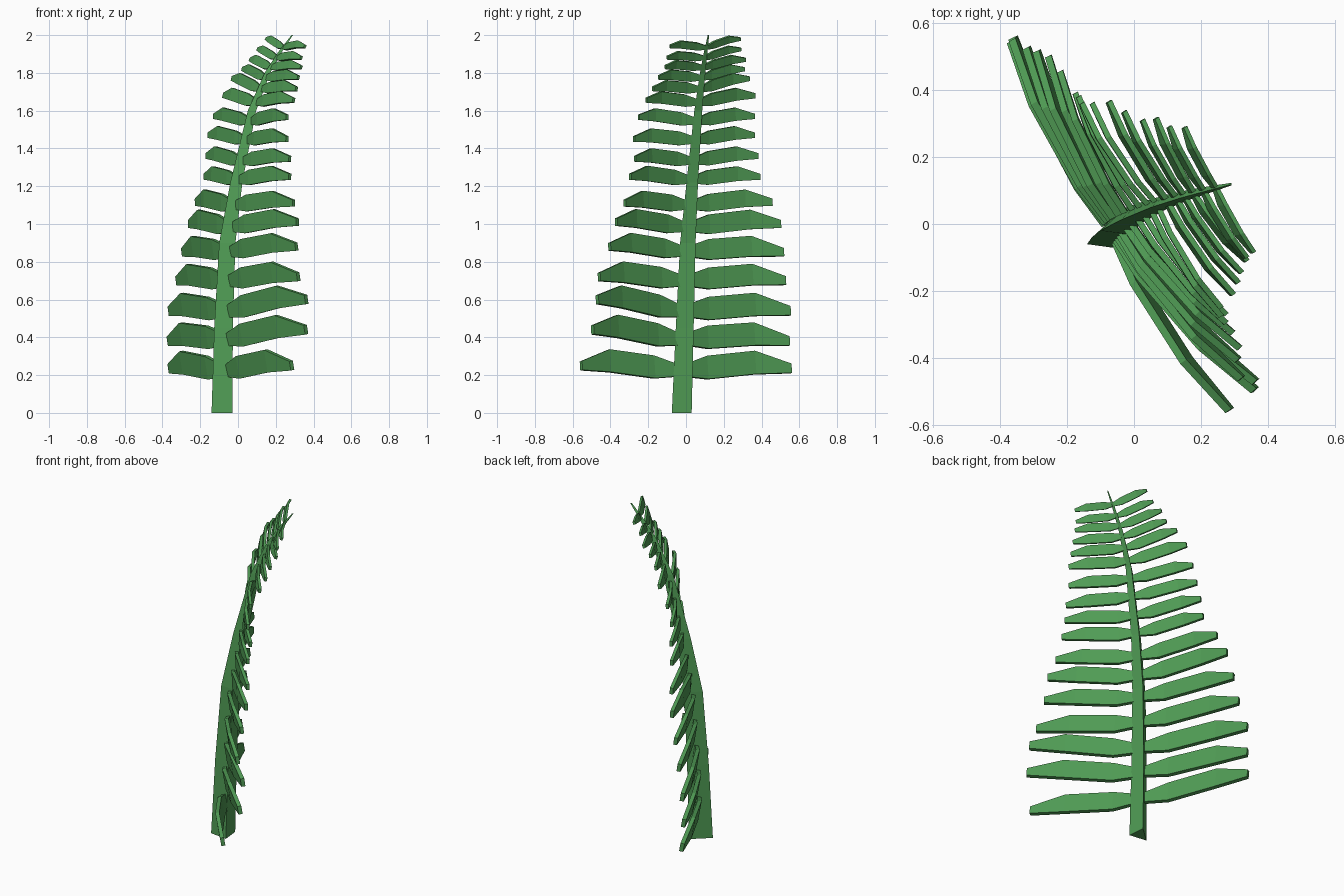
import bpy, bmesh
from mathutils import Vector

if "Cube" in bpy.data.objects:
    bpy.data.objects.remove(bpy.data.objects["Cube"])

green = bpy.data.materials.new("leaf_green")
green.diffuse_color = (0.08, 0.33, 0.09, 1)
green.use_nodes = True
green.node_tree.nodes["Principled BSDF"].inputs["Base Color"].default_value = green.diffuse_color

# Stem path: x, y, z, relative thickness
PATH = [(-.07, -.035, 0, 1), (-.063, -.018, .45, .9), (-.045, 0, .9, .78), (0, .026, 1.22, .58),
        (.08, .06, 1.6, .4), (.16, .085, 1.8, .27), (.225, .102, 1.91, .18), (.288, .118, 2, .07)]


def stem_at(z):
    """Centre, upward tangent and thickness of the stem at a height."""
    for a, b in zip(PATH, PATH[1:]):
        if z <= b[2]:
            break
    t = (z - a[2]) / (b[2] - a[2])
    p, q = Vector(a[:3]), Vector(b[:3])
    return p.lerp(q, t), (q - p).normalized(), a[3] + t * (b[3] - a[3])


def skin(bm, rings):
    """Bridge equal rings of points into a closed solid."""
    loops = [[bm.verts.new(p) for p in r] for r in rings]
    n = len(loops[0])
    for a, b in zip(loops, loops[1:]):
        for i in range(n):
            j = (i + 1) % n
            bm.faces.new((a[i], a[j], b[j], b[i]))
    bm.faces.new(loops[0][::-1])
    bm.faces.new(loops[-1])


def finish(name, bm):
    bmesh.ops.recalc_face_normals(bm, faces=bm.faces)
    me = bpy.data.meshes.new(name)
    bm.to_mesh(me)
    bm.free()
    me.materials.append(green)
    bpy.context.collection.objects.link(bpy.data.objects.new(name, me))


# Three-sided tapering stem
TRI = [Vector((-.07, -.025, 0)), Vector((.04, -.04, 0)), Vector((.03, .065, 0))]
bm = bmesh.new()
skin(bm, [[Vector(p[:3]) + v * p[3] for v in TRI] for p in PATH])
finish("stem", bm)

# Leaflet attachment heights and tip positions on each side
BASE_Z = [.225, .39, .54, .70, .855, .985, 1.10, 1.235, 1.335, 1.445, 1.545,
          1.645, 1.715, 1.775, 1.83, 1.88, 1.935]
LEFT = [(-.36, .555, .235), (-.365, .545, .38), (-.36, .55, .54), (-.32, .525, .70), (-.29, .515, .85),
        (-.255, .50, 1.0), (-.22, .455, 1.115), (-.175, .39, 1.25), (-.165, .38, 1.36), (-.155, .36, 1.47),
        (-.125, .36, 1.57), (-.075, .365, 1.68), (-.03, .335, 1.77), (.025, .31, 1.82), (.065, .315, 1.87),
        (.105, .29, 1.925), (.15, .288, 1.98)]
RIGHT = [(.285, -.555, .25), (.36, -.495, .44), (.362, -.47, .60), (.32, -.46, .72), (.31, -.405, .88),
         (.315, -.37, 1.01), (.295, -.325, 1.11), (.275, -.295, 1.25), (.275, -.27, 1.345), (.26, -.275, 1.45),
         (.26, -.25, 1.565), (.295, -.21, 1.655), (.31, -.175, 1.715), (.32, -.145, 1.775), (.335, -.11, 1.83),
         (.335, -.10, 1.88), (.355, -.085, 1.94)]

FORWARD = Vector((.86, .51, 0))
SIDE = Vector((.51, -.86, 0))
# Leaflet profile: position along length, width, backward bow, upward bow
PROFILE = [(0, .11, 0, 0), (.22, .2, .03, .02), (.68, .2, .04, .055), (1, .08, 0, 0)]


def leaflet(bm, z, tip, sign):
    centre, tangent, thick = stem_at(z)
    base = centre + SIDE * sign * .03 * thick
    span = Vector(tip) - base
    length = span.length
    width_dir = (tangent - FORWARD * .2).normalized()
    normal = span.cross(width_dir).normalized()
    rings = []
    for t, w, back, up in PROFILE:
        c = base + span * t + (Vector((0, 0, up)) - FORWARD * back) * length
        h = width_dir * w * length / 2
        d = normal * (.004 + .012 * length)
        rings.append([c + h + d, c - h + d, c - h - d, c + h - d])
    skin(bm, rings)


for name, tips, sign in (("left_leaflets", LEFT, -1), ("right_leaflets", RIGHT, 1)):
    bm = bmesh.new()
    for z, tip in zip(BASE_Z, tips):
        leaflet(bm, z, tip, sign)
    finish(name, bm)
